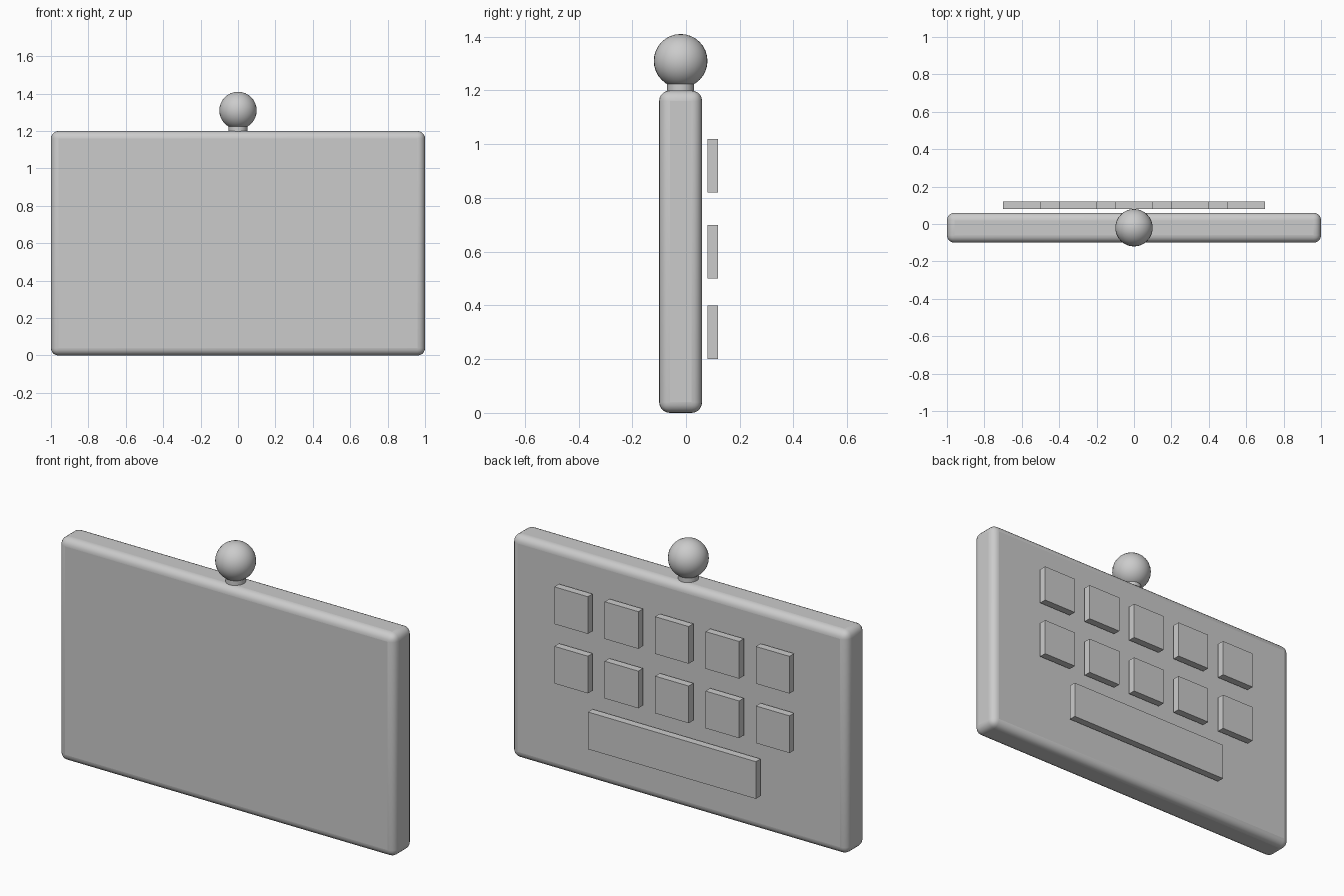
import bpy
import math

cube = bpy.data.objects.get("Cube")
if cube:
    bpy.data.objects.remove(cube, do_unlink=True)

grey = bpy.data.materials.new("plain_grey")
grey.use_nodes = True
colour = (0.6, 0.6, 0.6, 1)
grey.diffuse_color = colour
grey.node_tree.nodes["Principled BSDF"].inputs["Base Color"].default_value = colour

MID_Y = -0.02  # middle of the panel's thickness


def finish(name):
    obj = bpy.context.object
    obj.name = name
    obj.data.materials.append(grey)
    return obj


def box(name, size, centre):
    bpy.ops.mesh.primitive_cube_add(size=1, location=centre)
    obj = finish(name)
    obj.scale = size
    bpy.ops.object.transform_apply(location=False, rotation=False, scale=True)
    return obj


# Rounded panel
panel = box("panel", (2, 0.16, 1.2), (0, MID_Y, 0.6))
bevel = panel.modifiers.new("rounded_edges", "BEVEL")
bevel.width = 0.04
bevel.segments = 5
bpy.ops.object.shade_smooth_by_angle(angle=math.radians(35))

# Neck and ball on the top edge
bpy.ops.mesh.primitive_cylinder_add(vertices=32, radius=0.05, depth=0.06,
                                    location=(0, MID_Y, 1.195))
finish("neck")
bpy.ops.object.shade_smooth_by_angle(angle=math.radians(35))
bpy.ops.mesh.primitive_uv_sphere_add(segments=32, ring_count=16, radius=0.1,
                                     location=(0, MID_Y, 1.31))
finish("ball")
bpy.ops.object.shade_smooth()

# Two rows of square keys and one long bar, floating behind the panel
for row, z in (("upper", 0.92), ("lower", 0.6)):
    for i in range(5):
        box(f"{row}_key_{i + 1}", (0.2, 0.04, 0.2), (0.3 * (i - 2), 0.1, z))
box("long_bar", (1, 0.04, 0.2), (0, 0.1, 0.3))
